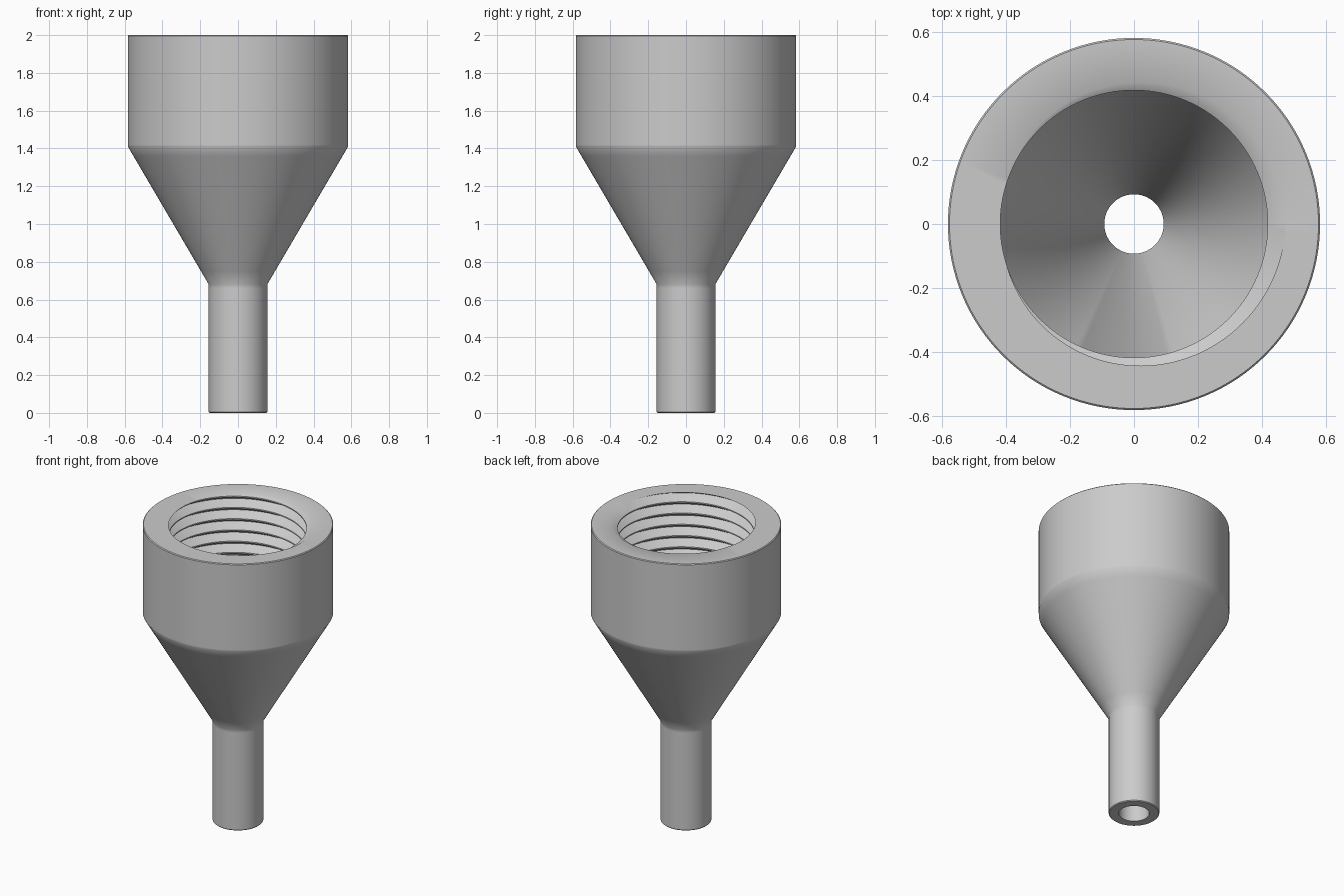
import bpy, bmesh
from math import cos, sin, tau, radians

cube = bpy.data.objects.get("Cube")
if cube:
    bpy.data.objects.remove(cube, do_unlink=True)

SEGMENTS = 128
TOP, SHOULDER, NECK = 2.0, 1.41, 0.68        # heights of the rim, cone top and cone bottom
R_BODY, R_STEM, R_BORE = 0.583, 0.155, 0.093
R_CREST, R_ROOT = 0.419, 0.475               # internal thread radii
PITCH, FLAT = 0.076, 0.008                   # thread pitch and crest width
CHAMFER = 0.005


def thread_radius(z, turn):
    """Radius of the right-handed V groove at a height and fraction of a turn."""
    phase = (z - TOP) / PITCH - turn
    distance = abs(phase - round(phase)) * PITCH
    half = (PITCH - FLAT) / 2
    return R_ROOT + (R_CREST - R_ROOT) * min(distance / half, 1)


def thread_points(turn):
    """Thread section from the rim downwards, clipped at both ends."""
    half = (PITCH - FLAT) / 2
    points = []
    turns = int((TOP - SHOULDER) / PITCH) + 3
    for k in range(1, -turns, -1):
        centre = TOP + (k + turn) * PITCH
        for offset in (half, 0, -half):
            z = max(SHOULDER, min(TOP, centre + offset))
            points.append((thread_radius(z, turn), z))
    return points


def cone_radius(z):
    return R_STEM + (R_BODY - R_STEM) * (z - NECK) / (SHOULDER - NECK)


# Outer wall from the stem's foot to the rim, with support rings for shading
outer = [
    (R_BORE, 0), (R_STEM - CHAMFER, 0), (R_STEM, CHAMFER),
    (R_STEM, NECK - 0.02), (R_STEM, NECK),
    (cone_radius(NECK + 0.07), NECK + 0.07),
    (cone_radius(SHOULDER - 0.05), SHOULDER - 0.05),
    (R_BODY, SHOULDER), (R_BODY, SHOULDER + 0.01),
    (R_BODY, TOP - CHAMFER), (R_BODY - CHAMFER, TOP),
]
# Inner cone and bore, back down to the foot
inner = [(R_CREST, SHOULDER), (R_BORE, NECK), (R_BORE, 0)]

# Sweep the section round the axis, one column per segment
bm = bmesh.new()
columns = []
for i in range(SEGMENTS + 1):
    turn = i / SEGMENTS
    angle = turn * tau
    section = outer + thread_points(turn) + inner
    columns.append([bm.verts.new((r * cos(angle), r * sin(angle), z)) for r, z in section])
for a, b in zip(columns, columns[1:]):
    for j in range(len(a) - 1):
        bm.faces.new((a[j], b[j], b[j + 1], a[j + 1]))
bmesh.ops.remove_doubles(bm, verts=bm.verts, dist=0.00002)
bmesh.ops.recalc_face_normals(bm, faces=bm.faces)

mesh = bpy.data.meshes.new("threaded_funnel")
bm.to_mesh(mesh)
bm.free()
funnel = bpy.data.objects.new("threaded_funnel", mesh)
bpy.context.collection.objects.link(funnel)

# Plain grey material
grey = bpy.data.materials.new("light_grey")
grey.use_nodes = True
colour = (0.6, 0.6, 0.6, 1)
grey.diffuse_color = colour
grey.node_tree.nodes["Principled BSDF"].inputs["Base Color"].default_value = colour
mesh.materials.append(grey)

bpy.ops.object.select_all(action="DESELECT")
funnel.select_set(True)
bpy.context.view_layer.objects.active = funnel
bpy.ops.object.shade_smooth_by_angle(angle=radians(35))
